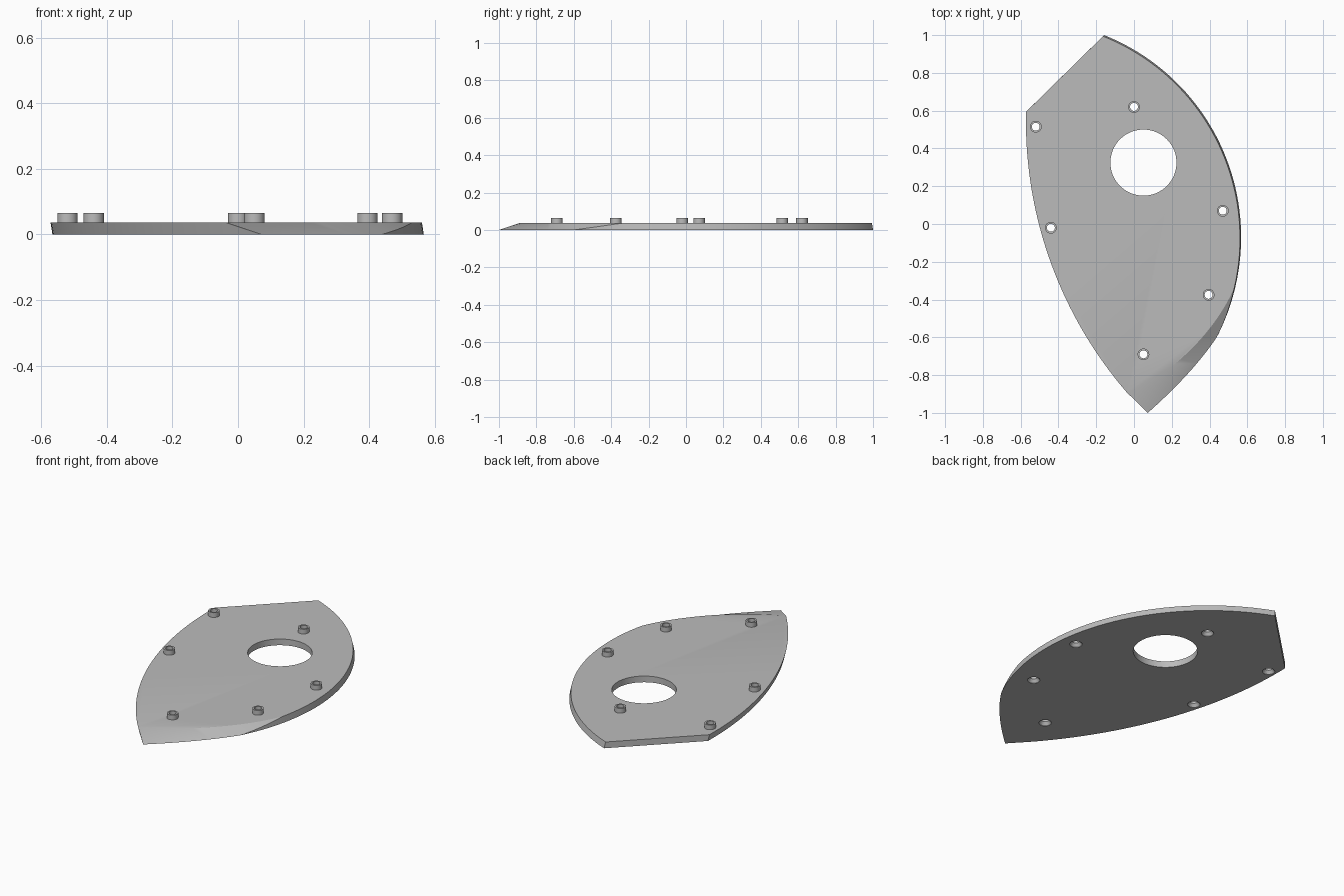
import bpy, bmesh, math
from mathutils import Vector

if "Cube" in bpy.data.objects:
    bpy.data.objects.remove(bpy.data.objects["Cube"])

T = 0.037                       # plate thickness
LEAN = Vector((-0.006, -0.006))  # sideways lean of the walls over the thickness
BOSSES = [(-0.52, 0.515), (0, 0.62), (0.47, 0.07),
          (-0.44, -0.02), (0.395, -0.375), (0.05, -0.69)]

grey = bpy.data.materials.new("plain grey")
grey.use_nodes = True
grey.diffuse_color = (0.5, 0.5, 0.5, 1)
grey.node_tree.nodes["Principled BSDF"].inputs["Base Color"].default_value = (0.5, 0.5, 0.5, 1)


def make_object(name, bm):
    bmesh.ops.remove_doubles(bm, verts=bm.verts, dist=1e-5)
    bmesh.ops.recalc_face_normals(bm, faces=bm.faces)
    mesh = bpy.data.meshes.new(name)
    bm.to_mesh(mesh)
    bm.free()
    mesh.materials.append(grey)
    obj = bpy.data.objects.new(name, mesh)
    bpy.context.collection.objects.link(obj)
    return obj


def smooth(obj):
    bpy.ops.object.select_all(action='DESELECT')
    obj.select_set(True)
    bpy.context.view_layer.objects.active = obj
    bpy.ops.object.shade_smooth_by_angle(angle=math.radians(25))


def lathe(bm, centre, profile, closed, sides=32):
    """Revolve (radius, z) points; an open profile gets end caps."""
    rings = [[bm.verts.new((centre[0] + r * math.cos(math.tau * i / sides),
                            centre[1] + r * math.sin(math.tau * i / sides), z))
              for i in range(sides)] for r, z in profile]
    pairs = list(zip(rings, rings[1:]))
    if closed:
        pairs.append((rings[-1], rings[0]))
    else:
        bm.faces.new(rings[0])
        bm.faces.new(rings[-1])
    for a, b in pairs:
        for i in range(sides):
            j = (i + 1) % sides
            bm.faces.new((a[i], a[j], b[j], b[i]))


def right_edge(y):
    return Vector((-0.585 + math.sqrt(1.152 ** 2 - (y + 0.07) ** 2), y))


def left_edge(y):
    return Vector((1.631 - math.sqrt(2.197 ** 2 - (y - 0.55) ** 2), y))


def bezier(points, t):
    pts = [Vector(p) for p in points]
    while len(pts) > 1:
        pts = [a.lerp(b, t) for a, b in zip(pts, pts[1:])]
    return pts[0]


def at_height(p, z):
    q = p + LEAN * (z / T)
    return (q.x, q.y, z)


# Outline pieces: right arc, left arc and the sloped lower right nose
N, M = 24, 14
y_end, y_bend = -0.33, -0.6
a0, a1 = math.asin((y_end + 0.07) / 1.152), math.asin(1.07 / 1.152)
right = [right_edge(-0.07 + 1.152 * math.sin(a0 + (a1 - a0) * i / 40)) for i in range(41)]
left = [left_edge(0.6 - (0.6 + 0.885) * i / 40) for i in range(41)]
tip = Vector((0.073, -1))
outer = [(bezier([tip, (0.31, -0.79), right_edge(y_bend)], i / M), 0) for i in range(M)]
for i in range(N - M + 1):
    t = i / (N - M)
    outer.append((right_edge(y_bend + (y_end - y_bend) * t), T * t))
inner = [bezier([left[-1], (0.2, -0.8), (0.44, -0.56), right[0]], i / N) for i in range(N + 1)]

# Plate body
bm = bmesh.new()
cache = {}


def face(*coords):
    verts = []
    for c in coords:
        key = tuple(round(v, 5) for v in c)
        if key not in cache:
            cache[key] = bm.verts.new(c)
        if cache[key] not in verts:
            verts.append(cache[key])
    if len(verts) > 2:
        bm.faces.new(verts)


rim = right + left
face(*[at_height(p, T) for p in rim + inner[1:-1]])
face(*[at_height(p, 0) for p in rim + [p for p, z in outer[:-1]]])
for a, b in zip(rim, rim[1:]):
    face(at_height(a, 0), at_height(b, 0), at_height(b, T), at_height(a, T))
face(at_height(left[-1], 0), at_height(tip, 0), at_height(left[-1], T))
for k in range(N):
    (p, z), (q, w) = outer[k], outer[k + 1]
    face(at_height(p, z), at_height(q, w), at_height(inner[k + 1], T), at_height(inner[k], T))
    face(at_height(p, 0), at_height(q, 0), at_height(q, w), at_height(p, z))
plate = make_object("plate", bm)

# Large round opening and countersunk screw holes
bm = bmesh.new()
lathe(bm, (0.05, 0.325), [(0.175, -0.1), (0.175, 0.1)], False, 64)
for c in BOSSES:
    lathe(bm, c, [(0.034, -0.02), (0.034, 0.002), (0.021, 0.02), (0.021, 0.1)], False)
cutter = make_object("hole_cutter", bm)
cutter.hide_render = True
cut = plate.modifiers.new("holes", 'BOOLEAN')
cut.operation = 'DIFFERENCE'
cut.solver = 'EXACT'
cut.object = cutter
bpy.context.view_layer.objects.active = plate
bpy.ops.object.modifier_apply(modifier=cut.name)
bpy.data.objects.remove(cutter)
smooth(plate)

# Raised ring around each screw hole
for n, c in enumerate(BOSSES, 1):
    bm = bmesh.new()
    lathe(bm, c, [(0.031, T - 0.001), (0.031, 0.065), (0.021, 0.065), (0.021, T - 0.001)], True)
    smooth(make_object(f"screw_boss_{n}", bm))
